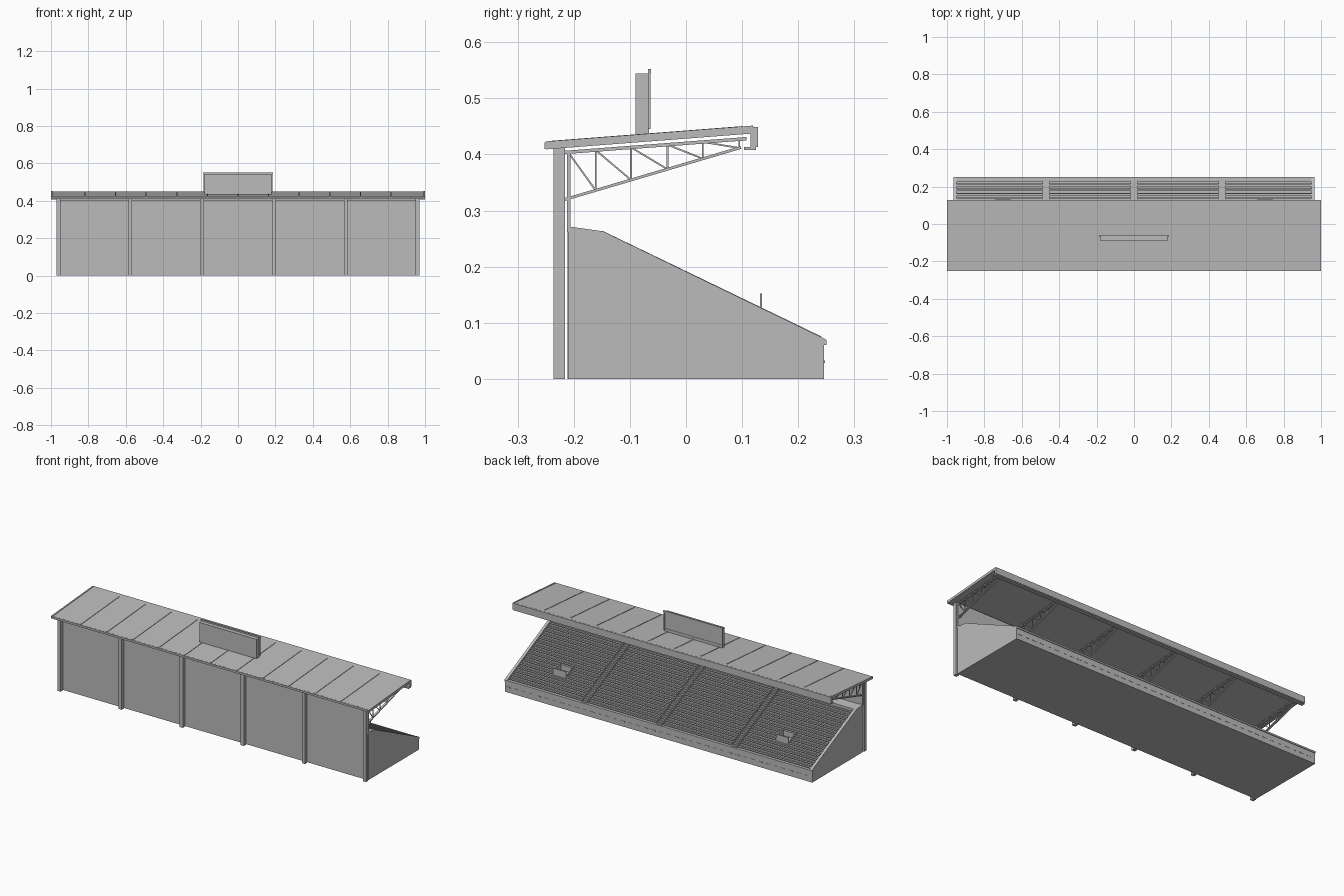
import bpy, bmesh, math
from mathutils import Vector

cube = bpy.data.objects.get("Cube")
if cube:
    bpy.data.objects.remove(cube, do_unlink=True)

grey = bpy.data.materials.new("pale grey")
grey.use_nodes = True
grey.diffuse_color = (0.5, 0.5, 0.5, 1)
grey.node_tree.nodes["Principled BSDF"].inputs["Base Color"].default_value = grey.diffuse_color


def make(name, build):
    """Create one object from a function that fills a bmesh."""
    bm = bmesh.new()
    build(bm)
    bmesh.ops.recalc_face_normals(bm, faces=bm.faces)
    mesh = bpy.data.meshes.new(name)
    bm.to_mesh(mesh)
    bm.free()
    mesh.materials.append(grey)
    obj = bpy.data.objects.new(name, mesh)
    bpy.context.collection.objects.link(obj)
    return obj


def prism(bm, profile, x0, x1):
    """Extrude a (y, z) profile along x."""
    face = bm.faces.new([bm.verts.new((x0, y, z)) for y, z in profile])
    new = bmesh.ops.extrude_face_region(bm, geom=[face])["geom"]
    verts = [v for v in new if isinstance(v, bmesh.types.BMVert)]
    bmesh.ops.translate(bm, verts=verts, vec=(x1 - x0, 0, 0))


def box(bm, x0, x1, y0, y1, z0, z1):
    prism(bm, [(y0, z0), (y1, z0), (y1, z1), (y0, z1)], x0, x1)


def bar(bm, x, a, b, t, w):
    """Straight member in the y-z plane, t thick and w wide."""
    a, b = Vector(a), Vector(b)
    d = (b - a).normalized()
    n = Vector((-d.y, d.x)) * t / 2
    prism(bm, [a - n, b - n, b + n, a + n], x - w / 2, x + w / 2)


# Shared layout
FRONT, BACK, ROWS = 0.24, -0.15, 16
PITCH = (FRONT - BACK) / ROWS
POSTS = [-0.96 + 0.384 * i for i in range(6)]
AISLES = [-0.47, 0, 0.47]
PITS = [-0.7, 0.7]
PIT_Y0, PIT_Y1, PIT_HALF, PIT_Z = FRONT - 7 * PITCH, 0.133, 0.04, 0.118


def slope(y):
    return 0.07 + (0.25 - y) * 0.4825


def roof_z(y):
    return 0.421 + (y + 0.25) * 0.0767


def stair_profile(rows, drop, pit=False):
    """Closed stepped profile, optionally with a sunken landing."""
    p = (FRONT - BACK) / rows
    pts = [(-0.21, 0), (FRONT, 0)]
    for i in range(rows):
        y0, y1 = FRONT - i * p, FRONT - (i + 1) * p
        z = slope(y0) - drop
        if pit and PIT_Y0 - 0.001 < y1 and y0 < PIT_Y1 + 0.02:
            z = min(z, PIT_Z)
        pts += [(y0, z), (y1, z)]
    return pts + [(BACK, 0.262), (-0.21, 0.268)]


# Terrace steps, split around the two entrance landings
def terrace(bm):
    cuts = [-0.95] + [p + s * PIT_HALF for p in PITS for s in (-1, 1)] + [0.95]
    for i in range(len(cuts) - 1):
        prism(bm, stair_profile(ROWS, 0.009, i % 2 == 1), cuts[i], cuts[i + 1])


make("terrace_steps", terrace)


# Bench slats in four bays
def benches(bm):
    edges = [-0.95] + [a + s * 0.019 for a in AISLES for s in (-1, 1)] + [0.95]
    for i in range(ROWS):
        y1 = FRONT - i * PITCH - 0.003
        y0, z = y1 - 0.013, slope(y1) - 0.001
        in_pit = y1 > PIT_Y0 and y0 < PIT_Y1
        for a, b in zip(edges[::2], edges[1::2]):
            spans = [(a, b)]
            for p in PITS:
                if in_pit and a < p < b:
                    spans = [(a, p - PIT_HALF), (p + PIT_HALF, b)]
            for s, e in spans:
                box(bm, s, e, y0, y1, z - 0.004, z)


make("bench_slats", benches)


# Aisle stairs with a kerb on each side
def aisles(bm):
    for a in AISLES:
        prism(bm, stair_profile(ROWS * 2, 0.003), a - 0.016, a + 0.016)
        for s in (-1, 1):
            bar(bm, a + s * 0.0175, (FRONT, slope(FRONT) - 0.003), (BACK, slope(BACK) - 0.003), 0.008, 0.003)


make("aisle_stairs", aisles)


# Solid end walls
def ends(bm):
    outline = [(-0.21, 0), (0.246, 0), (0.246, 0.06), (0.25, 0.07), (-0.148, 0.263), (-0.205, 0.271), (-0.21, 0.27)]
    for s in (-1, 1):
        prism(bm, outline, s * 0.95, s * 0.966)


make("end_walls", ends)


# Front wall of the stand, its coping and the row of slots
def front_wall(bm):
    box(bm, -0.95, 0.95, 0.236, 0.246, 0, 0.062)
    box(bm, -0.966, 0.966, 0.236, 0.25, 0.06, 0.069)
    for i in range(40):
        x = -0.94 + i * 0.048
        box(bm, x, x + 0.026, 0.246, 0.2475, 0.028, 0.033)


make("pitch_side_wall", front_wall)


# Entrance landings: parapet screen and low side cheeks
def entrances(bm):
    for p in PITS:
        box(bm, p - PIT_HALF, p + PIT_HALF, 0.132, 0.135, 0.1, 0.152)
        for s in (-1, 1):
            x = p + s * PIT_HALF
            prism(bm, [(0.134, 0.1), (0.134, slope(0.134)), (PIT_Y0, slope(PIT_Y0)), (PIT_Y0, 0.1)],
                  x - 0.002, x + 0.002)


make("entrance_parapets", entrances)

# Rear wall and posts
make("rear_wall", lambda bm: box(bm, -0.962, 0.962, -0.211, -0.206, 0, 0.405))


def posts(bm):
    for x in POSTS:
        box(bm, x - 0.01, x + 0.01, -0.236, -0.216, 0, 0.412)


make("rear_posts", posts)


# Cantilever roof trusses
def trusses(bm):
    def top(y):
        return 0.404 + (y + 0.21) * 0.0755

    def low(y):
        return 0.32 + (y + 0.215) * 0.295

    nodes = [-0.21, -0.161, -0.098, -0.033, 0.03, 0.095]
    for x in POSTS:
        bar(bm, x, (-0.216, top(-0.216)), (0.108, top(0.108)), 0.006, 0.012)
        bar(bm, x, (-0.216, low(-0.216)), (0.098, low(0.098)), 0.005, 0.012)
        bar(bm, x, (-0.209, 0.262), (-0.209, 0.405), 0.007, 0.012)
        for a, b in zip(nodes, nodes[1:]):
            bar(bm, x, (a, top(a)), (b, low(b)), 0.003, 0.004)
            bar(bm, x, (b, low(b)), (b, top(b)), 0.003, 0.004)


make("roof_trusses", trusses)


# Roof sheet, eaves beam and standing seams
def roof(bm):
    ya, yb = -0.245, 0.12
    prism(bm, [(ya, roof_z(ya) - 0.011), (yb, roof_z(yb) - 0.011), (yb, roof_z(yb)), (ya, roof_z(ya))], -0.995, 0.995)
    box(bm, -1, 1, -0.252, -0.243, 0.41, 0.421)
    for s in (-1, 1):
        bar(bm, s * 0.996, (-0.25, roof_z(-0.25) - 0.005), (yb, roof_z(yb) - 0.005), 0.014, 0.008)


make("roof_sheet", roof)


def seams(bm):
    for i in range(-5, 6):
        bar(bm, i * 0.1635, (-0.245, roof_z(-0.245) + 0.001), (0.1, roof_z(0.1) + 0.001), 0.003, 0.006)


make("roof_seams", seams)


# Fascia with a small return lip under it
def fascia(bm):
    box(bm, -1, 1, 0.115, 0.128, 0.413, 0.449)
    box(bm, -1, 1, 0.103, 0.125, 0.408, 0.413)


make("roof_fascia", fascia)


# Board standing on the roof, framed on the pitch side
def board(bm):
    box(bm, -0.18, 0.18, -0.09, -0.066, 0.428, 0.544)
    box(bm, -0.187, 0.187, -0.068, -0.062, 0.544, 0.552)
    for s in (-1, 1):
        box(bm, s * 0.178, s * 0.185, -0.068, -0.063, 0.445, 0.545)
    box(bm, -0.18, 0.18, -0.067, -0.064, 0.445, 0.452)


make("roof_board", board)
